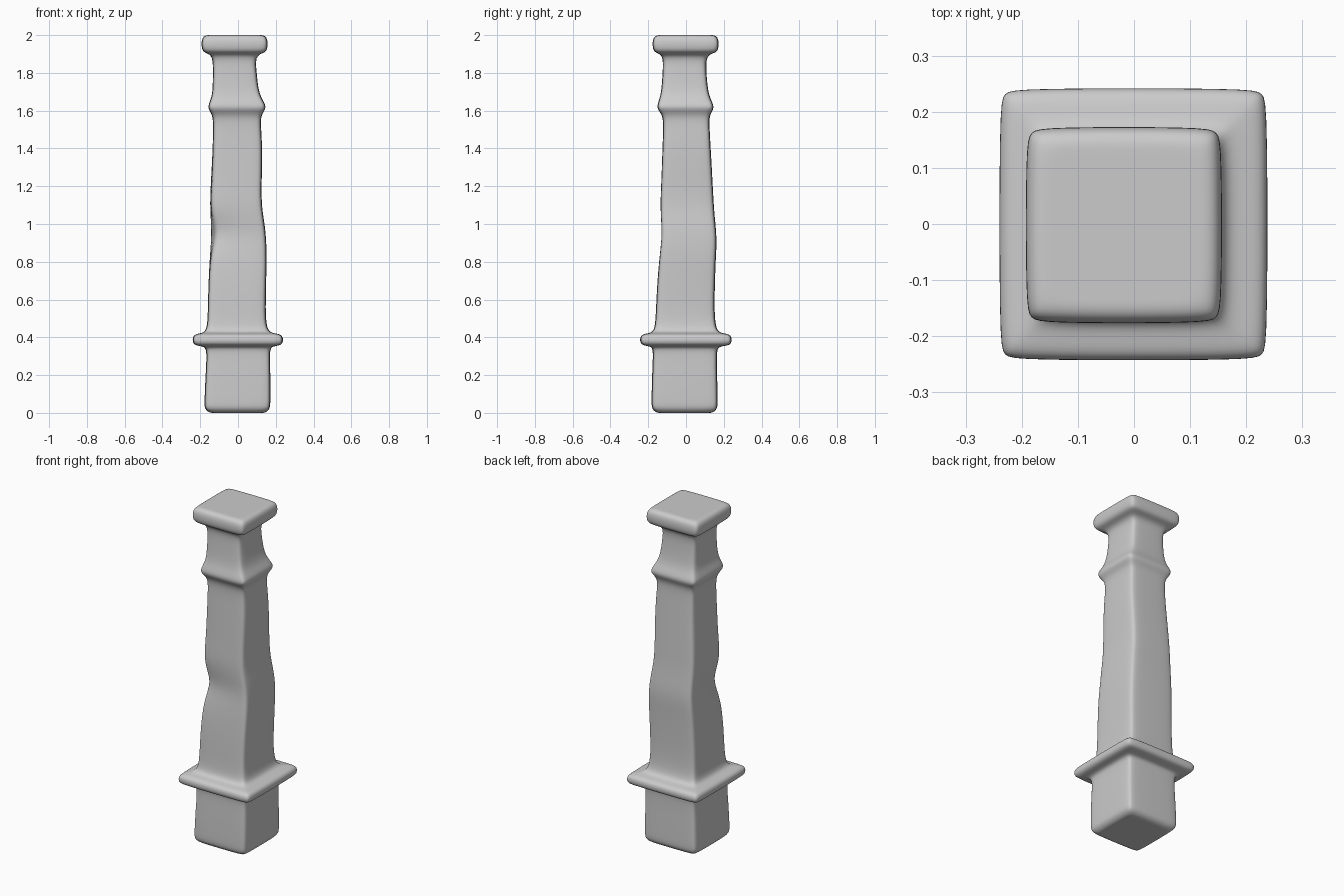
import bpy, bmesh, math

if "Cube" in bpy.data.objects:
    bpy.data.objects.remove(bpy.data.objects["Cube"])


def slab(z0, z1, x0, x1, y0, y1, r):
    """Levels of a square block with rounded rims."""
    return [(z, x0 + i, x1 - i, y0 + i, y1 - i)
            for z, i in ((z0, r), (z0 + r * .6, 0), (z1 - r * .6, 0), (z1, r))]


def inset(level, d):
    z, x0, x1, y0, y1 = level
    return (z, x0 + d, x1 - d, y0 + d, y1 - d)


def ring(bm, level, r=0.034):
    """Rounded rectangle of 12 points; front-left corner is worn near mid height."""
    z, x0, x1, y0, y1 = level
    chip = 0.022 * math.exp(-((z - 0.95) / 0.09) ** 2)
    chip += 0.006 * math.exp(-((z - 1.2) / 0.06) ** 2)
    pts = []
    for cx, cy, sx, sy in ((x0, y0, 1, 1), (x1, y0, -1, 1), (x1, y1, -1, -1), (x0, y1, 1, -1)):
        c = chip if (sx, sy) == (1, 1) else 0
        k = 0.22 * r
        trio = [(cx + sx * c, cy + sy * (r + c)), (cx + sx * (k + c), cy + sy * (k + c)),
                (cx + sx * (r + c), cy + sy * c * 0.6)]
        pts += trio if sx * sy > 0 else trio[::-1]
    return [bm.verts.new((x, y, z)) for x, y in pts]


def loft(name, levels):
    bm = bmesh.new()
    rings = [ring(bm, lv) for lv in levels]
    for a, b in zip(rings, rings[1:]):
        n = len(a)
        for i in range(n):
            j = (i + 1) % n
            bm.faces.new((a[i], a[j], b[j], b[i]))
    bm.faces.new(rings[0][::-1])
    bm.faces.new(rings[-1])
    bmesh.ops.recalc_face_normals(bm, faces=bm.faces)
    me = bpy.data.meshes.new(name)
    bm.to_mesh(me)
    bm.free()
    for p in me.polygons:
        p.use_smooth = True
    ob = bpy.data.objects.new(name, me)
    bpy.context.collection.objects.link(ob)
    sub = ob.modifiers.new("soften", 'SUBSURF')
    sub.levels = sub.render_levels = 2
    return ob


# square foot block
foot = [(0, -.15, .145, -.155, .14), (.02, -.178, .17, -.182, .167), (.06, -.178, .172, -.183, .168),
        (.2, -.172, .172, -.18, .165), (.32, -.165, .168, -.174, .163), (.352, -.175, .175, -.18, .17)]
# projecting collar
collar = slab(.355, .419, -.241, .239, -.244, .243, .022)
# weathered tapering shaft
shaft = [(.423, -.185, .175, -.185, .18), (.445, -.165, .154, -.166, .16), (.52, -.16, .146, -.16, .151),
         (.65, -.158, .148, -.155, .152), (.8, -.152, .152, -.144, .157), (.88, -.148, .151, -.136, .162),
         (.95, -.145, .147, -.131, .161), (1.02, -.147, .138, -.134, .154), (1.1, -.15, .125, -.137, .147),
         (1.22, -.146, .125, -.132, .141), (1.4, -.134, .13, -.125, .131), (1.52, -.132, .121, -.12, .124)]
# moulded neck band and narrow neck
neck = [(1.575, -.134, .122, -.124, .124), (1.605, -.156, .144, -.15, .145), (1.63, -.158, .148, -.153, .147),
        (1.67, -.14, .122, -.138, .126), (1.72, -.134, .107, -.129, .115), (1.8, -.133, .099, -.124, .108),
        (1.89, -.133, .091, -.12, .105)]
# flat cap
cap = slab(1.905, 2.0, -.194, .158, -.178, .174, .024)

levels = ([inset(foot[0], .06), inset(foot[0], .02)] + foot + collar + shaft + neck + cap
          + [inset(cap[-1], .02), inset(cap[-1], .06)])
loft("pillar", levels)
